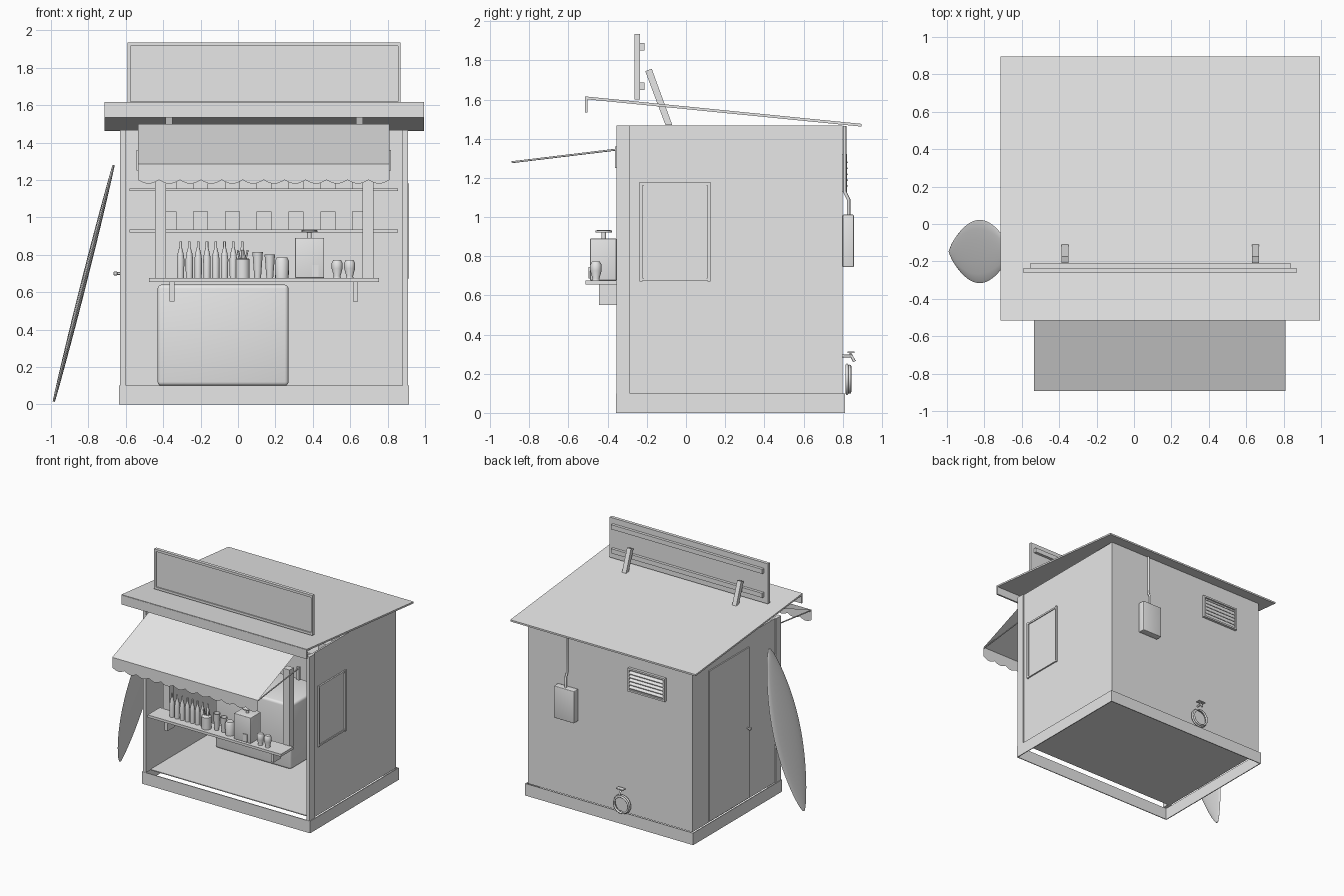
import bpy, bmesh, math
from mathutils import Vector

cube = bpy.data.objects.get("Cube")
if cube:
    bpy.data.objects.remove(cube, do_unlink=True)

grey = bpy.data.materials.new("plain_light_grey")
grey.use_nodes = True
grey.diffuse_color = (0.8, 0.8, 0.8, 1)
grey.node_tree.nodes["Principled BSDF"].inputs["Base Color"].default_value = (0.8, 0.8, 0.8, 1)


def finish(name, bm, smooth=False, fix=True):
    if fix:
        bmesh.ops.recalc_face_normals(bm, faces=bm.faces)
    mesh = bpy.data.meshes.new(name)
    bm.to_mesh(mesh)
    bm.free()
    obj = bpy.data.objects.new(name, mesh)
    bpy.context.collection.objects.link(obj)
    mesh.materials.append(grey)
    if smooth:
        bpy.ops.object.select_all(action='DESELECT')
        obj.select_set(True)
        bpy.context.view_layer.objects.active = obj
        bpy.ops.object.shade_smooth_by_angle(angle=math.radians(40))
    return obj


def box(name, x, y, z, bevel=0):
    bm = bmesh.new()
    bmesh.ops.create_cube(bm, size=1)
    for v in bm.verts:
        v.co = [a + (b - a) * (c + 0.5) for (a, b), c in zip((x, y, z), v.co)]
    if bevel:
        bmesh.ops.bevel(bm, geom=bm.edges[:], offset=bevel, segments=3,
                        profile=0.5, affect='EDGES')
    return finish(name, bm, bool(bevel))


def prism(name, profile, x0, x1):
    """Extrude a (y, z) profile along x."""
    bm = bmesh.new()
    face = bm.faces.new([bm.verts.new((x0, y, z)) for y, z in profile])
    out = bmesh.ops.extrude_face_region(bm, geom=[face])
    for v in out["geom"]:
        if isinstance(v, bmesh.types.BMVert):
            v.co.x = x1
    return finish(name, bm)


def rod(name, points, r, sides=8):
    curve = bpy.data.curves.new(name, 'CURVE')
    curve.dimensions = '3D'
    curve.bevel_depth, curve.bevel_resolution, curve.use_fill_caps = r, sides // 4, True
    spline = curve.splines.new('POLY')
    spline.points.add(len(points) - 1)
    for p, co in zip(spline.points, points):
        p.co = (*co, 1)
    obj = bpy.data.objects.new(name, curve)
    bpy.context.collection.objects.link(obj)
    curve.materials.append(grey)


def lathe(name, at, profile, sides=16):
    """Revolve (radius, height) pairs about z."""
    bm = bmesh.new()
    rings = [[bm.verts.new((at[0] + r * math.cos(math.tau * i / sides),
                            at[1] + r * math.sin(math.tau * i / sides), at[2] + h))
              for i in range(sides)] for r, h in profile]
    for a, b in zip(rings, rings[1:]):
        for i in range(sides):
            j = (i + 1) % sides
            bm.faces.new((a[i], a[j], b[j], b[i]))
    bm.faces.new(rings[0])
    bm.faces.new(rings[-1])
    finish(name, bm, True)


# Plinth ring, floor and walls
box("plinth_front", (-0.635, 0.915), (-0.357, -0.35), (0, 0.1))
box("plinth_back", (-0.635, 0.915), (0.805, 0.812), (0, 0.1))
box("plinth_right", (-0.635, -0.628), (-0.35, 0.805), (0, 0.1))
box("plinth_left", (0.908, 0.915), (-0.35, 0.805), (0, 0.1))
box("floor", (-0.605, 0.885), (-0.29, 0.785), (0.095, 0.102))
box("wall_right", (-0.62, -0.605), (-0.35, 0.8), (0.1, 1.468))
box("wall_left", (0.885, 0.9), (-0.35, 0.8), (0.1, 1.468))
box("wall_back", (-0.605, 0.885), (0.785, 0.8), (0.1, 1.468))
box("corner_trim_right", (-0.63, -0.6), (-0.355, -0.285), (0.1, 1.468))
box("corner_trim_left", (0.88, 0.91), (-0.355, -0.285), (0.1, 1.468))

# Sloping roof with front fascia
prism("roof", [(-0.515, 1.602), (0.895, 1.462), (0.895, 1.476), (-0.515, 1.616)], -0.715, 0.995)
box("roof_fascia", (-0.715, 0.995), (-0.517, -0.503), (1.535, 1.612))

# Sign board with border, back rails and slanted struts
box("sign_board", (-0.585, 0.865), (-0.253, -0.235), (1.605, 1.93))
for z in (1.6, 1.915):
    box("sign_border_rail", (-0.59, 0.87), (-0.262, -0.235), (z, z + 0.02))
for x in (-0.59, 0.855):
    box("sign_border_side", (x, x + 0.015), (-0.262, -0.235), (1.62, 1.915))
for z in (1.65, 1.85):
    box("sign_back_rail", (-0.555, 0.84), (-0.235, -0.212), (z, z + 0.038))
for x in (-0.387, 0.63):
    prism("sign_strut", [(-0.105, 1.47), (-0.07, 1.47), (-0.175, 1.757), (-0.208, 1.745)], x, x + 0.037)

# Awning sheet with scalloped valance
bm = bmesh.new()
columns, scallops = 96, 12
rows = []
for i in range(columns + 1):
    t = i / columns
    x = -0.535 + 1.345 * t
    dip = 0.02 * abs(math.sin(math.pi * scallops * t))
    rows.append([bm.verts.new(p) for p in
                 ((x, -0.36, 1.5), (x, -0.893, 1.285), (x, -0.893, 1.2 - dip))])
for a, b in zip(rows, rows[1:]):
    for k in range(2):
        bm.faces.new((a[k], a[k + 1], b[k + 1], b[k]))
finish("awning", bm, fix=False)
for x in (-0.53, 0.805):
    rod("awning_arm", [(x, -0.89, 1.28), (x, -0.35, 1.345)], 0.005)
    box("awning_arm_mount", (x - 0.012, x + 0.012), (-0.362, -0.345), (1.25, 1.36))

# Serving shelf, brackets and posts
box("serving_shelf", (-0.475, 0.755), (-0.513, -0.35), (0.655, 0.676))
for x in (-0.365, 0.615):
    box("shelf_bracket", (x, x + 0.026), (-0.445, -0.35), (0.55, 0.655))
for x in (-0.445, 0.665):
    box("counter_post", (x, x + 0.06), (-0.355, -0.3), (0.655, 1.31))

# Interior chest and back shelves with stock
box("chest", (-0.43, 0.27), (0.31, 0.75), (0.1, 0.64), 0.02)
for z in (0.92, 1.14):
    box("back_shelf", (-0.58, 0.855), (0.64, 0.785), (z, z + 0.014))
    for i in range(7):
        x = -0.41 + 0.17 * i
        box("stock_box", (x, x + 0.08), (0.67, 0.75), (z + 0.014, z + 0.11))

# Goods on the serving shelf
top = 0.676
for i in range(8):
    lathe("bottle", (-0.307 + 0.047 * i, -0.43, top),
          [(0.019, 0), (0.02, 0.1), (0.016, 0.13), (0.007, 0.165), (0.007, 0.195)])
lathe("straw_tub", (0.025, -0.45, top), [(0.037, 0), (0.037, 0.1), (0.03, 0.105)])
for dx in (-0.015, 0, 0.015):
    rod("straw", [(0.025 + dx, -0.45, 0.77), (0.025 + dx * 1.8, -0.45, 0.825)], 0.005)
for x, h in ((0.105, 0.14), (0.17, 0.125)):
    lathe("tall_cup", (x, -0.43, top), [(0.018, 0), (0.028, h), (0.024, h), (0.015, 0.01)])
lathe("jar", (0.235, -0.44, top), [(0.036, 0), (0.038, 0.09), (0.028, 0.11), (0.02, 0.11)])
box("drink_machine", (0.305, 0.46), (-0.49, -0.355), (top, 0.89), 0.004)
box("machine_tap_plate", (0.395, 0.43), (-0.497, -0.49), (0.685, 0.745))
lathe("machine_knob", (0.382, -0.42, 0.888),
      [(0.012, 0), (0.012, 0.032), (0.042, 0.034), (0.042, 0.043), (0.02, 0.047)])
for x in (0.53, 0.597):
    lathe("glass", (x, -0.46, top),
          [(0.02, 0), (0.018, 0.01), (0.029, 0.05), (0.029, 0.08), (0.02, 0.097)])

# Framed panel on the left wall
box("side_panel", (0.898, 0.907), (-0.215, 0.105), (0.69, 1.16))
for y in (-0.237, 0.11):
    box("panel_frame_side", (0.898, 0.914), (y, y + 0.014), (0.672, 1.18))
for z in (0.675, 1.162):
    box("panel_frame_rail", (0.898, 0.912), (-0.224, 0.111), (z, z + 0.014))

# Door and handle on the right wall
box("door", (-0.63, -0.618), (0.06, 0.59), (0.11, 1.365))
rod("door_handle_stem", [(-0.625, 0.09, 0.7), (-0.65, 0.09, 0.7)], 0.007)
box("door_handle", (-0.665, -0.645), (0.078, 0.102), (0.69, 0.71), 0.005)

# Meter box, conduit and louvred vent on the back wall
box("meter_box", (0.435, 0.62), (0.8, 0.857), (0.745, 1.012), 0.005)
rod("conduit", [(0.53, 0.83, 1.0), (0.53, 0.83, 1.09), (0.53, 0.81, 1.13), (0.53, 0.81, 1.465)], 0.009)
box("vent_plate", (-0.37, -0.045), (0.798, 0.808), (1.135, 1.315))
for z in (1.128, 1.308):
    box("vent_rail", (-0.378, -0.037), (0.798, 0.822), (z, z + 0.014))
for x in (-0.378, -0.051):
    box("vent_side", (x, x + 0.014), (0.798, 0.822), (1.142, 1.308))
for i in range(5):
    z = 1.155 + 0.03 * i
    prism("vent_louvre", [(0.805, z + 0.018), (0.826, z), (0.826, z + 0.006), (0.805, z + 0.024)], -0.364, -0.051)

# Water tap and coiled hose
rod("tap_pipe", [(0.013, 0.8, 0.29), (0.013, 0.845, 0.29), (0.013, 0.86, 0.262)], 0.008)
rod("tap_stem", [(0.013, 0.84, 0.29), (0.013, 0.84, 0.31)], 0.005)
box("tap_handle", (-0.02, 0.046), (0.825, 0.86), (0.306, 0.313))
for r, y in ((0.072, 0.822), (0.066, 0.836)):
    rod("hose_coil", [(0.013 + r * math.sin(math.tau * i / 32), y, 0.172 + r * math.cos(math.tau * i / 32))
                      for i in range(33)], 0.008)

# Leaning surfboard, lofted from oval sections
bm = bmesh.new()
foot, tip = Vector((-0.985, -0.147, 0.015)), Vector((-0.665, -0.147, 1.28))
across = Vector((0, 1, 0))
out = (tip - foot).normalized().cross(across)
stations, sides, rings = 24, 16, []
for s in range(stations + 1):
    t = s / stations
    swell = max(math.sin(math.pi * t), 0.0) ** 0.75
    width, thick = 0.012 + 0.157 * swell, 0.006 + 0.009 * swell
    mid = foot.lerp(tip, t)
    rings.append([bm.verts.new(mid + across * width * math.cos(math.tau * k / sides)
                               + out * thick * math.sin(math.tau * k / sides)) for k in range(sides)])
for a, b in zip(rings, rings[1:]):
    for k in range(sides):
        j = (k + 1) % sides
        bm.faces.new((a[k], a[j], b[j], b[k]))
bm.faces.new(rings[0])
bm.faces.new(rings[-1])
finish("surfboard", bm, True)
